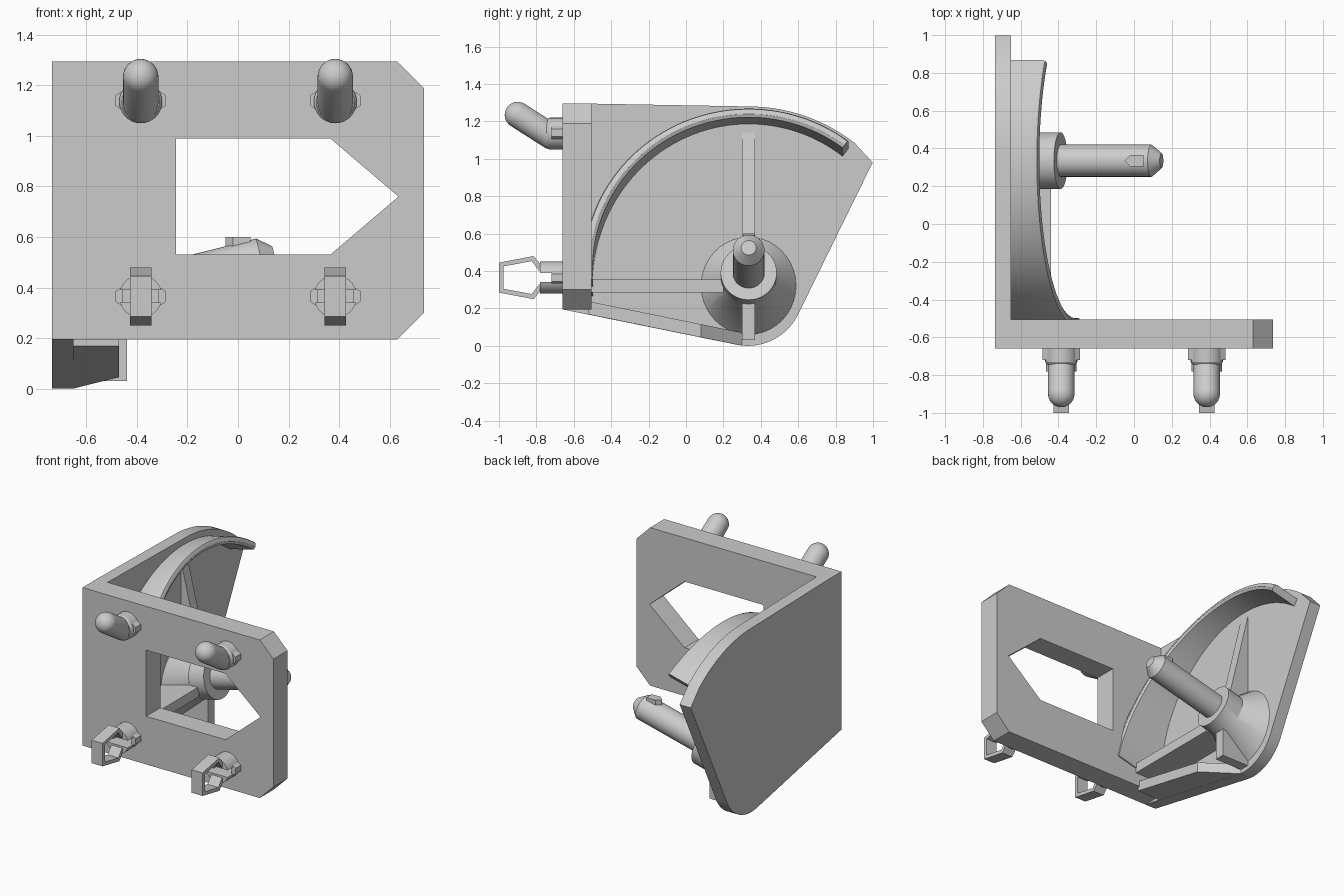
import bpy, bmesh, math
from mathutils import Vector

if "Cube" in bpy.data.objects:
    bpy.data.objects.remove(bpy.data.objects["Cube"])

TILT = math.radians(14)
AXIS = Vector((math.cos(TILT), 0, math.sin(TILT)))
UP = Vector((-math.sin(TILT), 0, math.cos(TILT)))
ORIGIN = Vector((-0.65, 0.335, 0.326))


def finish(name, bm, smooth=False):
    bmesh.ops.recalc_face_normals(bm, faces=bm.faces)
    me = bpy.data.meshes.new(name)
    bm.to_mesh(me)
    bm.free()
    ob = bpy.data.objects.new(name, me)
    bpy.context.collection.objects.link(ob)
    if smooth:
        bpy.ops.object.select_all(action='DESELECT')
        ob.select_set(True)
        bpy.context.view_layer.objects.active = ob
        bpy.ops.object.shade_smooth_by_angle(angle=math.radians(30))
    return ob


def prism(name, pts, axis, lo, hi, smooth=False):
    """Extrude a 2D outline along one world axis."""
    place = {'X': lambda p, t: (t, p[0], p[1]),
             'Y': lambda p, t: (p[0], t, p[1]),
             'Z': lambda p, t: (p[0], p[1], t)}[axis]
    bm = bmesh.new()
    a = [bm.verts.new(place(p, lo)) for p in pts]
    b = [bm.verts.new(place(p, hi)) for p in pts]
    bm.faces.new(a)
    bm.faces.new(b)
    for i in range(len(pts)):
        j = (i + 1) % len(pts)
        bm.faces.new((a[i], a[j], b[j], b[i]))
    return finish(name, bm, smooth)


def box(name, x, y, z):
    return prism(name, [(x[0], y[0]), (x[1], y[0]), (x[1], y[1]), (x[0], y[1])], 'Z', *z)


def lathe(name, origin, direction, profile, n=40, base_x=None):
    """Revolve (distance, radius) pairs; base_x slides the first ring onto a wall."""
    o, d = Vector(origin), Vector(direction).normalized()
    u = d.orthogonal().normalized()
    v = d.cross(u)
    bm = bmesh.new()
    rings = []
    for t, r in profile:
        ring = []
        for i in range(n):
            a = 2 * math.pi * i / n
            ring.append(bm.verts.new(o + d * t + (u * math.cos(a) + v * math.sin(a)) * r))
        rings.append(ring)
    if base_x is not None:
        for w in rings[0]:
            w.co += d * ((base_x - w.co.x) / d.x)
    for r0, r1 in zip(rings, rings[1:]):
        for i in range(n):
            j = (i + 1) % n
            bm.faces.new((r0[i], r0[j], r1[j], r1[i]))
    bm.faces.new(rings[0])
    bm.faces.new(rings[-1])
    return finish(name, bm, True)


def arc(cx, cy, r, a0, a1, n):
    return [(cx + r * math.cos(math.radians(a0 + (a1 - a0) * i / n)),
             cy + r * math.sin(math.radians(a0 + (a1 - a0) * i / n))) for i in range(n + 1)]


# Front plate with pointed window
plate = prism("front_plate", [(-0.735, 0.195), (0.63, 0.195), (0.735, 0.30), (0.735, 1.19),
                              (0.63, 1.295), (-0.735, 1.295)], 'Y', -0.66, -0.505)
cutter = prism("window_cutter", [(-0.245, 0.53), (0.365, 0.53), (0.635, 0.76),
                                 (0.365, 0.99), (-0.245, 0.99)], 'Y', -0.8, -0.4)
cutter.hide_render = True
mod = plate.modifiers.new("window", 'BOOLEAN')
mod.operation, mod.solver, mod.object = 'DIFFERENCE', 'EXACT', cutter
bpy.context.view_layer.objects.active = plate
bpy.ops.object.modifier_apply(modifier=mod.name)
bpy.data.objects.remove(cutter)

# Side plate with rounded top and bottom
side = [(-0.66, 0.195), (-0.66, 1.295), (-0.505, 1.295)]
side += arc(0.335, 0.36, 0.92, 90, 52, 14) + [(0.998, 0.98)]
side += arc(0.33, 0.30, 0.30, -26, -102, 14)
prism("side_plate", side, 'X', -0.735, -0.65, True)

# Curved rim around the tilted axis, its base sunk in the side plate
bm = bmesh.new()
sections = []
N = 48
for i in range(N + 1):
    a = math.radians(53 + (184 - 53) * i / N)
    sec = []
    for r, t in ((0.885, None), (0.885, 0.345), (0.879, 0.359), (0.865, 0.365),
                 (0.85, 0.365), (0.835, 0.355), (0.835, None)):
        b = r * math.sin(a)
        if t is None:
            t = (-0.04 + b * math.sin(TILT)) / math.cos(TILT)
        sec.append(bm.verts.new(ORIGIN + AXIS * t + UP * b + Vector((0, r * math.cos(a), 0))))
    sections.append(sec)
for s0, s1 in zip(sections, sections[1:]):
    for k in range(7):
        m = (k + 1) % 7
        bm.faces.new((s0[k], s0[m], s1[m], s1[k]))
bm.faces.new(sections[0])
bm.faces.new(sections[-1])
finish("curved_rim", bm, True)

# Tilted hub: cone, collar and shaft
lathe("hub_and_shaft", ORIGIN, AXIS, [(0, 0.275), (0.15, 0.15), (0.27, 0.15), (0.27, 0.085),
                                      (0.765, 0.085), (0.82, 0.04)], base_x=-0.68)
prism("shaft_key", [(-0.05, 0.335), (-0.02, 0.365), (0.05, 0.365), (0.05, 0.305), (-0.02, 0.305)],
      'Z', 0.54, 0.6)

# Stiffening ribs
prism("upper_rib", [(-0.68, 0.35), (-0.5, 0.35), (-0.5, 0.52), (-0.65, 1.14), (-0.68, 1.14)],
      'Y', 0.3, 0.37)
box("middle_rib", (-0.68, -0.44), (-0.52, 0.2), (0.285, 0.355))
box("lower_rib", (-0.68, -0.44), (0.3, 0.37), (0.03, 0.28))
wall = prism("bottom_wall", [(-0.68, -0.52), (-0.47, -0.52), (-0.47, 0.08), (-0.65, 0.3), (-0.68, 0.3)],
             'Z', 0, 0.07)
for v in wall.data.vertices:
    v.co.z += 0.168 - 0.204 * (v.co.y + 0.52)

# Mounting hooks above, spring clips below
hemi = [(0.07 * math.sin(math.radians(a)), 0.07 * math.cos(math.radians(a))) for a in range(0, 90, 11)]
peg = [(-t, r) for t, r in reversed(hemi)] + [(0.213 + t, r) for t, r in hemi]
for s, label in ((-1, "left"), (1, "right")):
    x = s * 0.385
    lathe(label + "_hook_base", (x, -0.55, 1.135), (0, -1, 0), [(0, 0.085), (0.18, 0.085), (0.195, 0.075)], 32)
    lathe(label + "_hook_peg", (x, -0.72, 1.12), (0, -0.18, 0.115), peg, 32)
    for z, part in ((1.14, "hook"), (0.365, "clip")):
        prism(f"{label}_{part}_wings", [(x - 0.1, z - 0.02), (x - 0.07, z - 0.04), (x - 0.07, z + 0.04),
                                        (x - 0.1, z + 0.02)], 'Y', -0.72, -0.6)
        prism(f"{label}_{part}_wings", [(x + 0.1, z - 0.02), (x + 0.07, z - 0.04), (x + 0.07, z + 0.04),
                                        (x + 0.1, z + 0.02)], 'Y', -0.72, -0.6)
    for k in (-1, 1):
        half = [(px, 0.365 + k * pz) for px, pz in arc(x, 0, 0.085, 17, 163, 14)]
        prism(label + "_clip_prong", half, 'Y', -0.78, -0.6, True)
    loop = [(-0.76, 0.05), (-0.815, 0.115), (-1.0, 0.08)]
    inner = [(-0.975, 0.06), (-0.825, 0.088), (-0.785, 0.035)]
    outline = [(y, 0.365 + z) for y, z in loop] + [(y, 0.365 - z) for y, z in reversed(loop)]
    outline += [(y, 0.365 - z) for y, z in reversed(inner)] + [(y, 0.365 + z) for y, z in inner]
    prism(label + "_clip_loop", outline, 'X', x - 0.042, x + 0.042)
